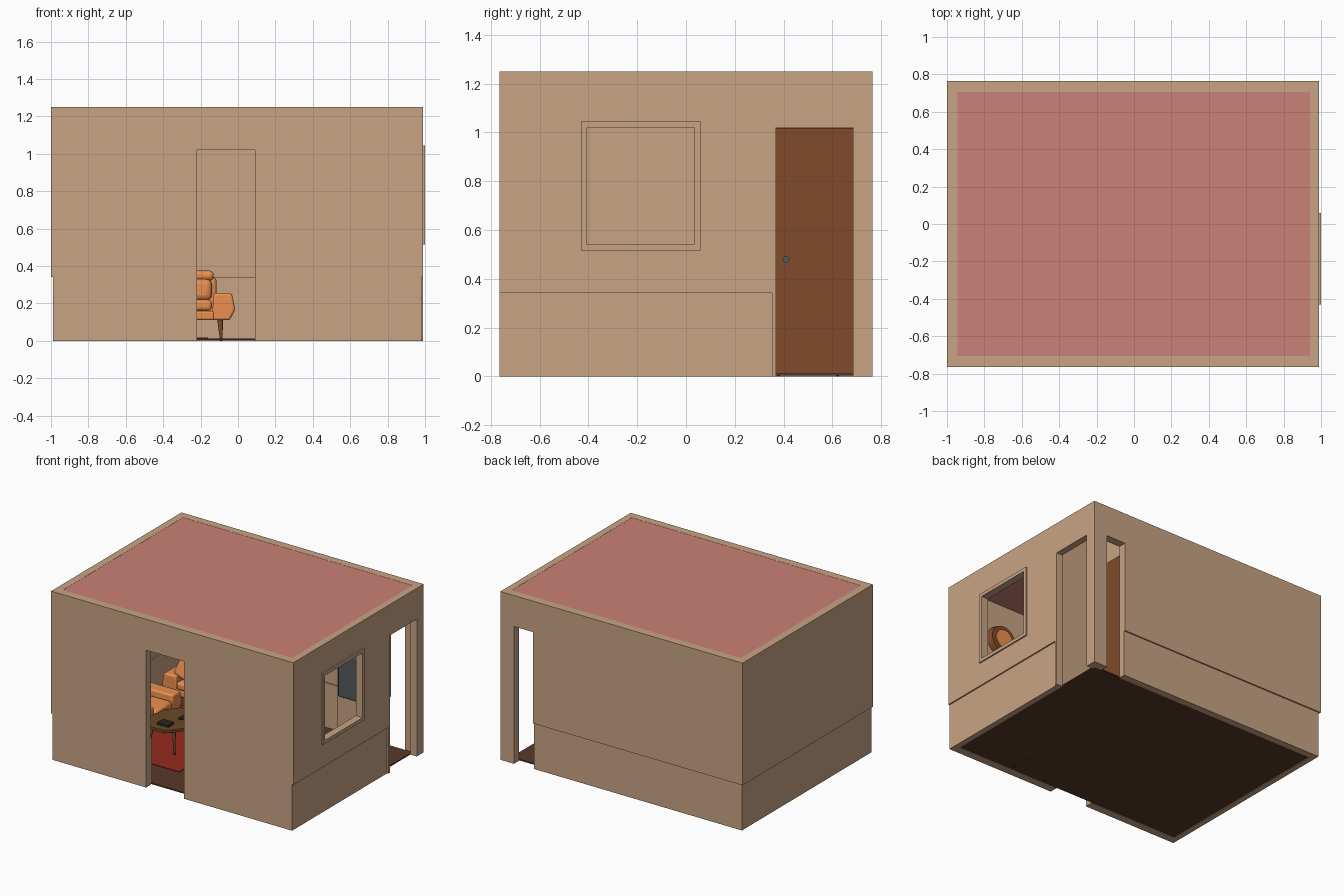
import bpy, bmesh, math
from mathutils import Matrix, Vector

if "Cube" in bpy.data.objects:
    bpy.data.objects.remove(bpy.data.objects["Cube"])


def mat(name, r, g, b):
    m = bpy.data.materials.new(name)
    m.diffuse_color = (r, g, b, 1)
    m.use_nodes = True
    m.node_tree.nodes["Principled BSDF"].inputs["Base Color"].default_value = m.diffuse_color
    return m


WALL = mat("plaster", .58, .37, .23)
PINK = mat("ceiling_pink", .59, .22, .18)
FLOOR = mat("floor_brown", .10, .04, .022)
DOOR = mat("door_brown", .22, .07, .025)
ORANGE = mat("upholstery", .83, .28, .08)
RED = mat("rug_red", .3, .025, .012)
DARK = mat("dark_wood", .03, .018, .012)
WOOD = mat("table_wood", .14, .065, .02)
GREY = mat("screen_grey", .09, .1, .11)
I = Matrix.Identity(4)


def finish(name, bm, m, M=I, bevel=0, segs=3):
    bmesh.ops.recalc_face_normals(bm, faces=bm.faces)
    me = bpy.data.meshes.new(name)
    bm.to_mesh(me)
    bm.free()
    ob = bpy.data.objects.new(name, me)
    bpy.context.collection.objects.link(ob)
    ob.matrix_world = M
    if m:
        me.materials.append(m)
    if bevel:
        b = ob.modifiers.new("round", 'BEVEL')
        b.width, b.segments = bevel, segs
        me.shade_smooth()
    return ob


def box(name, lo, hi, m, M=I, bevel=0):
    bm = bmesh.new()
    bmesh.ops.create_cube(bm, size=1)
    for v in bm.verts:
        v.co = Vector([(a + b) / 2 + c * (b - a) for a, b, c in zip(lo, hi, v.co)])
    return finish(name, bm, m, M, bevel)


def prism(name, pts, y0, y1, m, M=I, bevel=0):
    """Extrude an (x, z) profile along y."""
    bm = bmesh.new()
    f = bm.faces.new([bm.verts.new((x, y0, z)) for x, z in pts])
    r = bmesh.ops.extrude_face_region(bm, geom=[f])
    for v in r["geom"]:
        if isinstance(v, bmesh.types.BMVert):
            v.co.y = y1
    return finish(name, bm, m, M, bevel)


def rod(name, a, b, r1, r2, m, M=I, n=12):
    a, b = Vector(a), Vector(b)
    bm = bmesh.new()
    bmesh.ops.create_cone(bm, cap_ends=True, segments=n, radius1=r1, radius2=r2, depth=(b - a).length)
    T = Matrix.Translation((a + b) / 2) @ (b - a).to_track_quat('Z', 'Y').to_matrix().to_4x4()
    bm.transform(T)
    return finish(name, bm, m, M)


# ---- walls: hollow shell with openings and recessed lower band ----
walls = box("walls", (-1, -.765, 0), (.99, .765, 1.25), WALL)
cuts = [
    ((-.945, -.705, -.1), (.94, .705, 1.4)),      # room
    ((-.22, -.9, -.1), (.09, -.6, 1.02)),         # front doorway
    ((.85, .37, -.1), (1.1, .685, 1.02)),         # right doorway
    ((.72, .6, -.1), (.878, .9, 1.02)),           # back doorway
    ((.85, -.43, .515), (1.1, .06, 1.045)),       # window
    ((-1.1, -.9, -.1), (-.988, .9, .342)),        # left lower band
    ((-1.1, .755, -.1), (.72, .9, .342)),         # back lower band
    ((.98, -.9, -.1), (1.1, .352, .342)),         # right lower band
]
cutters = []
for lo, hi in cuts:
    c = box("cutter", lo, hi, None)
    c.hide_render = True
    cutters.append(c)
    b = walls.modifiers.new("cut", 'BOOLEAN')
    b.operation, b.solver, b.object = 'DIFFERENCE', 'EXACT', c
bpy.context.view_layer.update()
me = bpy.data.meshes.new_from_object(walls.evaluated_get(bpy.context.evaluated_depsgraph_get()))
walls.modifiers.clear()
walls.data = me
for c in cutters:
    bpy.data.objects.remove(c)

# ---- floor, ceiling, inner panelling ----
box("floor", (-.945, -.705, .003), (.94, .705, .012), FLOOR)
box("ceiling", (-.945, -.705, 1.238), (.94, .705, 1.249), PINK)
box("back_panelling", (-.945, .695, .012), (.62, .705, .342), WALL)
box("left_panelling", (-.945, -.705, .012), (-.935, .695, .342), WALL)
box("right_panelling", (.93, -.705, .012), (.94, .31, .342), WALL)
for n, a, b in (("left", -.935, -.22), ("right", .09, .93)):
    box("front_panelling_" + n, (a, -.705, .012), (b, -.695, .342), WALL)

# ---- entrance lobby in the back right corner ----
box("lobby_front_wall", (.6, .31, .012), (.94, .35, 1.245), WALL)
box("lobby_side_wall", (.6, .35, .012), (.635, .705, 1.245), WALL)
box("lobby_door", (.59, .36, .012), (.645, .69, 1.018), DOOR)
rod("lobby_door_knob", (.645, .41, .48), (.665, .41, .48), .012, .014, GREY)

# ---- window frame ----
for n, y0, y1, z0, z1 in (("bottom", -.43, .06, .515, .54), ("top", -.43, .06, 1.02, 1.045),
                          ("front", -.43, -.405, .54, 1.02), ("rear", .035, .06, .54, 1.02)):
    box("window_frame_" + n, (.945, y0, z0), (1.0, y1, z1), WALL)

# ---- wall screen on the lobby wall ----
box("screen", (.62, .285, .5), (.92, .31, .82), GREY, bevel=.008)


# ---- upholstered seats, facing -y in local space ----
def seat(name, hw, count, M):
    box(name + "_base", (-hw + .11, -.15, .11), (hw - .11, .15, .16), ORANGE, M, .012)
    cw = 2 * (hw - .125) / count
    for i in range(count):
        x = -hw + .125 + i * cw
        box(name + "_cushion", (x, -.16, .16), (x + cw, .08, .22), ORANGE, M, .02)
        box(name + "_back_cushion", (x, .03, .215), (x + cw, .1, .33), ORANGE, M, .03)
    box(name + "_back", (-hw + .1, .08, .11), (hw - .1, .16, .34), ORANGE, M, .02)
    box(name + "_back_roll", (-hw + .115, .05, .322), (hw - .115, .17, .375), ORANGE, M, .022)
    for s in (-1, 1):
        arm = [(hw - .125, .11), (hw - .03, .11), (hw, .165), (hw - .018, .255), (hw - .115, .255)]
        prism(name + "_arm", [(s * x, z) for x, z in arm], -.15, .15, ORANGE, M, .012)
        for y in (-.11, .11):
            rod(name + "_leg", (s * (hw - .075), y * 1.1, 0), (s * (hw - .08), y, .115), .006, .016, DARK if count == 0 else DOOR, M)


seat("sofa", .43, 3, Matrix.Translation((-.445, .5, 0)))
seat("armchair", .225, 1, Matrix.Translation((-.75, -.02, 0)) @ Matrix.Rotation(math.radians(90), 4, 'Z'))
box("pillow", (-.07, -.03, -.07), (.07, .03, .07), ORANGE,
    Matrix.Translation((-.72, .42, .29)) @ Matrix.Rotation(-.3, 4, 'X') @ Matrix.Rotation(.3, 4, 'Y'), .025)

# ---- rug and coffee table ----
box("rug", (-.88, -.46, .012), (-.16, .42, .017), RED)
T = Matrix.Translation((-.45, -.12, 0))
bm = bmesh.new()
bmesh.ops.create_cone(bm, cap_ends=True, segments=8, radius1=.2, radius2=.2, depth=.02)
bm.transform(Matrix.Translation((0, 0, .19)) @ Matrix.Scale(.8, 4, (1, 0, 0)) @ Matrix.Rotation(math.pi / 8, 4, 'Z'))
finish("coffee_table_top", bm, WOOD, T)
for sx in (-1, 1):
    for sy in (-1, 1):
        rod("coffee_table_leg", (sx * .11, sy * .14, .017), (sx * .085, sy * .11, .182), .006, .013, WOOD, T)
box("book", (-.04, -.13, .2), (.05, -.06, .215), DARK, T)
box("remote", (.03, .02, .2), (.06, .11, .21), DARK, T)

# ---- cabinet beside the front door with a round clock above ----
box("cabinet", (.18, -.695, .08), (.52, -.52, .45), DOOR)
for x0, x1 in ((.19, .345), (.355, .51)):
    box("cabinet_door", (x0, -.52, .1), (x1, -.512, .43), WOOD)
for x in (.21, .49):
    for y in (-.675, -.54):
        rod("cabinet_leg", (x, y, 0), (x, y, .08), .007, .014, DARK)
rod("clock_case", (.59, -.705, .95), (.59, -.66, .95), .11, .1, DOOR, n=32)
rod("clock_face", (.59, -.662, .95), (.59, -.652, .95), .07, .07, ORANGE, n=32)

# keep crisp edges on the bevelled parts
bpy.ops.object.select_all(action='DESELECT')
soft = [o for o in bpy.context.scene.objects if o.modifiers or "leg" in o.name]
for o in soft:
    o.select_set(True)
bpy.context.view_layer.objects.active = soft[0]
bpy.ops.object.shade_smooth_by_angle(angle=math.radians(40))
